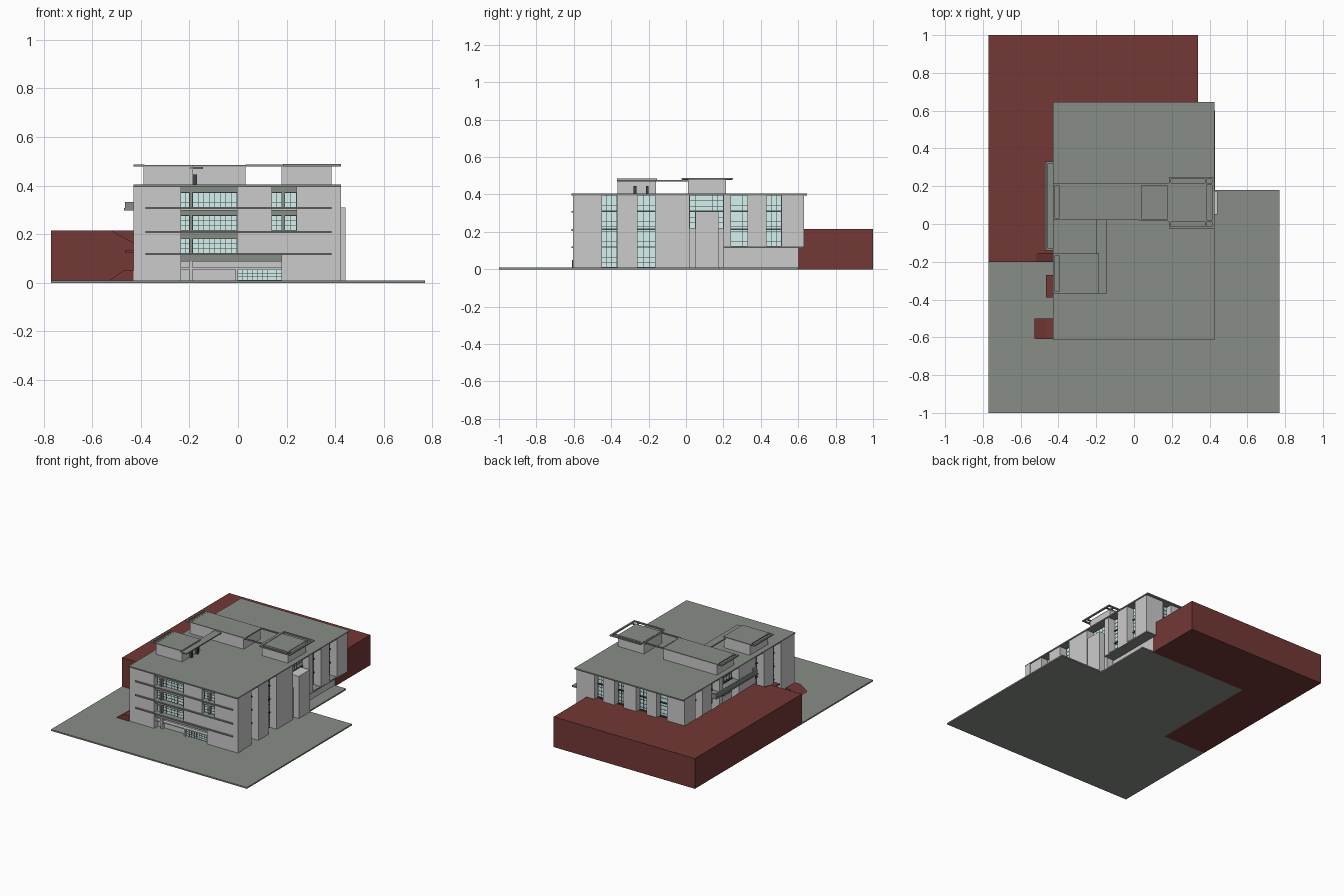
import bpy, bmesh

if "Cube" in bpy.data.objects:
    bpy.data.objects.remove(bpy.data.objects["Cube"])

def material(name, rgb):
    m = bpy.data.materials.new(name)
    m.diffuse_color = (*rgb, 1)
    m.use_nodes = True
    m.node_tree.nodes["Principled BSDF"].inputs["Base Color"].default_value = m.diffuse_color
    return m

RED = material("red_earth", (0.17, 0.04, 0.036))
SLAB = material("slab_grey", (0.25, 0.267, 0.24))
GLASS = material("pale_glass", (0.66, 0.90, 0.88))
DARK = material("dark_frame", (0.05, 0.06, 0.06))
WALL = material("wall_grey", (0.70, 0.70, 0.70))

def finish(name, bm, mat):
    bmesh.ops.recalc_face_normals(bm, faces=bm.faces)
    me = bpy.data.meshes.new(name)
    bm.to_mesh(me)
    bm.free()
    me.materials.append(mat)
    ob = bpy.data.objects.new(name, me)
    bpy.context.collection.objects.link(ob)

def boxes(name, items, mat=WALL):
    """items: (x0, x1, y0, y1, z0, z1)"""
    bm = bmesh.new()
    for x0, x1, y0, y1, z0, z1 in items:
        vs = bmesh.ops.create_cube(bm, size=1)["verts"]
        for v in vs:
            v.co.x = x1 if v.co.x > 0 else x0
            v.co.y = y1 if v.co.y > 0 else y0
            v.co.z = z1 if v.co.z > 0 else z0
    finish(name, bm, mat)

def prism(name, outline, mat, lo, hi, axis="z"):
    """Extrude a plan (axis z) or an x-z profile (axis y)."""
    bm = bmesh.new()
    place = (lambda a, b, h: (a, b, h)) if axis == "z" else (lambda a, b, h: (a, h, b))
    f = bm.faces.new([bm.verts.new(place(a, b, lo)) for a, b in outline])
    ext = bmesh.ops.extrude_face_region(bm, geom=[f])["geom"]
    for v in ext:
        if isinstance(v, bmesh.types.BMVert):
            setattr(v.co, axis, hi)
    finish(name, bm, mat)

def window(name, side, pos, a0, a1, z0, z1, nu, rows):
    """Glass pane with glazing bars; side is the outward axis, a0..a1 runs along the wall."""
    out = 1 if side[0] == "+" else -1
    def b(u0, u1, w0, w1, t):
        d = sorted((pos, pos + out * t))
        return (*d, u0, u1, w0, w1) if side[1] == "x" else (u0, u1, *d, w0, w1)
    boxes(name + "_glass", [b(a0, a1, z0, z1, 0.002)], GLASS)
    bars = []
    for i in range(nu + 1):
        u = a0 + (a1 - a0) * i / nu
        bars.append(b(u - .0009, u + .0009, z0, z1, 0.004))
    for j in range(rows + 1):
        w = z0 + (z1 - z0) * j / rows
        bars.append(b(a0, a1, w - .0009, w + .0009, 0.004))
    boxes(name + "_bars", bars, DARK)

def ring(x0, x1, y0, y1, z0, z1, t):
    return [(x0, x1, y0, y0 + t, z0, z1), (x0, x1, y1 - t, y1, z0, z1),
            (x0, x0 + t, y0 + t, y1 - t, z0, z1), (x1 - t, x1, y0 + t, y1 - t, z0, z1)]

# site: paved ground and raised earth at back left
prism("ground_slab", [(-.77, -1), (.77, -1), (.77, .18), (.43, .18), (.43, .6), (-.43, .6),
                      (-.43, -.2), (-.77, -.2)], SLAB, 0, .01)
prism("raised_earth", [(-.77, -.2), (-.52, -.2), (-.52, -.155), (-.43, -.155), (-.43, .6),
                       (.34, .6), (.34, 1), (-.77, 1)], RED, 0, .215)
prism("earth_slope", [(-.52, 0), (-.43, 0), (-.43, .165), (-.52, .214)], RED, -.2, -.155, "y")
prism("earth_ramp", [(-.53, .01), (-.43, .01), (-.43, .05), (-.47, .05)], RED, -.61, -.5, "y")
boxes("side_ledge", [(-.465, -.42, -.39, -.27, .125, .135)], RED)

# roof and inner core
boxes("main_roof", [(-.43, .425, -.613, .647, .395, .404)], SLAB)
boxes("inner_core", [(-.37, .34, -.56, .6, .01, .12), (-.37, .36, -.565, .58, .12, .395)])
boxes("overhang_floor", [(.33, .42, .2, .63, .115, .125), (-.42, .42, .57, .63, .115, .125)], SLAB)

# front wall with recessed openings
F0, F1 = -.605, -.56
boxes("front_wall", [(-.43, -.235, F0, F1, .01, .395), (-.005, .14, F0, F1, .12, .395),
                     (.24, .425, F0, F1, .01, .395), (.14, .24, F0, F1, .12, .21),
                     (.18, .24, F0, F1, .01, .12)])
boxes("front_ledges", [(-.38, .385, -.613, -.57, z - .009, z) for z in (.312, .214, .123)], SLAB)
heads = []
for i, z in enumerate((.371, .276, .181)):
    top = z + .024
    heads.append((-.235, -.005, -.59, F1, z, top))
    heads.append((-.2, -.187, -.59, F1, z - .06, z))
    window("front_window_%d_left" % i, "-y", -.57, -.235, -.2, z - .06, z, 2, 3)
    window("front_window_%d" % i, "-y", -.57, -.187, -.005, z - .06, z, 8, 3)
    if i < 2:
        heads += [(.14, .24, -.59, F1, z, top), (.18, .193, -.59, F1, z - .06, z)]
        window("front_small_%d_left" % i, "-y", -.57, .14, .18, z - .06, z, 2, 3)
        window("front_small_%d_right" % i, "-y", -.57, .193, .24, z - .06, z, 2, 3)
heads.append((-.235, .18, -.59, F1, .087, .115))
boxes("front_headers", heads, SLAB)
window("entrance", "-y", -.575, 0, .18, .01, .055, 9, 3)
boxes("entrance_beam", [(-.235, .18, -.585, F1, .055, .062), (-.2, -.187, -.585, F1, .01, .087),
                        (-.01, 0, -.59, F1, .01, .062)])

# side piers, with tall window strips between them
right = [(-.605, -.45, .01), (-.37, -.26, .01), (-.165, .02, .01), (.2, .24, .12),
         (.33, .43, .12), (.51, .63, .12)]
boxes("right_piers", [(.35, .42, a, b, z, .395) for a, b, z in right])
boxes("left_piers", [(-.43, -.36, a, b, .01, .395) for a, b, z in right])
floors = []
for i in range(len(right) - 1):
    a, b = right[i][1], right[i + 1][0]
    lo = (.01, .01, .22, .12, .12)[i]
    n = max(3, round((b - a) / .03))
    window("right_strip_%d" % i, "+x", .362, a, b, lo, .395, n, round((.395 - lo) / .027))
    low = .01 if i < 2 else .215
    window("left_strip_%d" % i, "-x", -.372, a, b, low, .395, n, round((.395 - low) / .027))
    for z in (.12, .215, .31):
        if z > lo:
            floors.append((.36, .372, a, b, z - .004, z + .003))
        if z > low:
            floors.append((-.382, -.37, a, b, z - .004, z + .003))
boxes("stair_wall", [(.35, .4, .02, .2, .01, .22)])
boxes("right_tower", [(.36, .443, .05, .175, .01, .31)])

# back piers
back = [(-.43, -.29), (-.21, -.13), (-.05, .05), (.12, .21), (.28, .42)]
boxes("back_piers", [(a, b, .57, .63, .12, .395) for a, b in back])
for i in range(4):
    a, b = back[i][1], back[i + 1][0]
    window("back_strip_%d" % i, "+y", .582, a, b, .125, .395, 3, 10)
    floors += [(a, b, .58, .592, z - .004, z + .003) for z in (.215, .31)]
boxes("floor_bands", floors, DARK)

# left balcony
boxes("balcony_floor", [(-.47, -.37, -.14, .33, .298, .307)], SLAB)
boxes("balcony_rail", [(-.465, -.455, -.14, .33, .307, .332), (-.465, -.43, -.14, -.13, .307, .332),
                       (-.465, -.43, .32, .33, .307, .332)], SLAB)

# roof houses, their plates and open frames
boxes("roof_houses", [(-.39, .03, .02, .21, .4, .479), (.18, .385, .01, .215, .4, .479),
                      (-.39, -.185, -.365, -.16, .4, .479)])
boxes("roof_plates", [(-.39, .03, .02, .215, .478, .485), (.18, .385, .01, .217, .478, .485),
                      (-.39, -.185, -.37, -.155, .478, .485)], SLAB)
struts = [(x, x + .01, a, b, .478, .485) for x in (.185, .375) for a, b in ((-.02, .01), (.217, .245))]
struts += [(.385, .42, y, y + .01, .478, .485) for y in (.01, .207)]
boxes("roof_frames", ring(.185, .425, -.025, .25, .479, .488, .012)
      + ring(-.43, -.385, .02, .215, .478, .486, .012)
      + ring(-.43, -.385, -.37, -.155, .478, .486, .012)
      + ring(.03, .185, .015, .215, .478, .486, .01)
      + [(-.2, -.145, -.37, .02, .468, .476)] + struts, SLAB)
boxes("roof_doors", [(-.19, -.168, -.28, -.265, .404, .445),
                     (-.19, -.168, -.215, -.2, .404, .445)], DARK)
